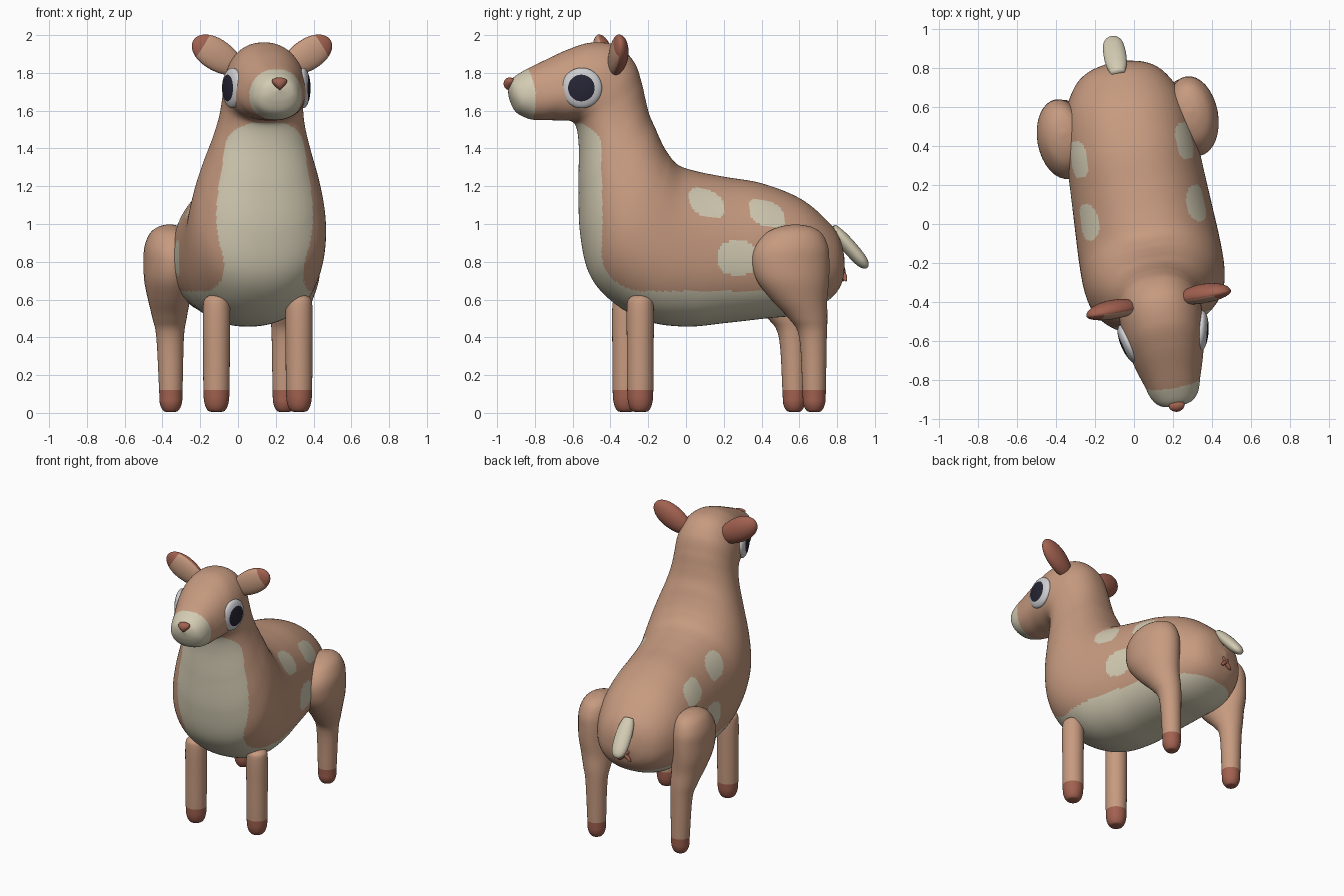
import bpy, bmesh, math
from mathutils import Matrix, Vector

if "Cube" in bpy.data.objects:
    bpy.data.objects.remove(bpy.data.objects["Cube"])

# The animal is built facing -y, then turned a little about z
PLACE = Matrix.Translation((0.055, 0, 0)) @ Matrix.Rotation(math.radians(10), 4, 'Z')

COLOURS = {
    "tan_fur": (0.57, 0.325, 0.215),
    "cream_fur": (0.65, 0.60, 0.45),
    "red_brown": (0.36, 0.12, 0.08),
    "eye_white": (0.62, 0.62, 0.64),
    "dark_pupil": (0.019, 0.018, 0.035),
}
MATS = []
for mat_name, rgb in COLOURS.items():
    m = bpy.data.materials.new(mat_name)
    m.diffuse_color = (*rgb, 1)
    m.use_nodes = True
    m.node_tree.nodes["Principled BSDF"].inputs["Base Color"].default_value = m.diffuse_color
    MATS.append(m)
TAN, CREAM, RED, WHITE, DARK = range(5)


def finish(name, bm, rule, matrix=Matrix()):
    """Colour faces by rule(centre, normal), place and smooth the part."""
    bmesh.ops.recalc_face_normals(bm, faces=bm.faces[:])
    for f in bm.faces:
        f.material_index = rule(f.calc_center_median(), f.normal)
        f.smooth = True
    bm.transform(PLACE @ matrix)
    mesh = bpy.data.meshes.new(name)
    bm.to_mesh(mesh)
    bm.free()
    for mat in MATS:
        mesh.materials.append(mat)
    ob = bpy.data.objects.new(name, mesh)
    bpy.context.collection.objects.link(ob)
    return ob


def resample(ctrl, n):
    """Catmull-Rom through the control tuples, n steps per span."""
    out = []
    for i in range(len(ctrl) - 1):
        p0, p1 = ctrl[max(i - 1, 0)], ctrl[i]
        p2, p3 = ctrl[i + 1], ctrl[min(i + 2, len(ctrl) - 1)]
        for k in range(n):
            t = k / n
            out.append([0.5 * (2 * b + (c - a) * t + (2 * a - 5 * b + 4 * c - d) * t * t
                               + (3 * b - a - 3 * c + d) * t ** 3)
                        for a, b, c, d in zip(p0, p1, p2, p3)])
    out.append(list(ctrl[-1]))
    return out


def loft(name, ctrl, ring, rule, sides=32, steps=5, power=1.0, egg=0.0):
    """Skin of rings; ring(values) gives centre, up axis and side axis."""
    bm = bmesh.new()
    loops = []
    spow = lambda x: math.copysign(abs(x) ** power, x)
    for vals in resample(ctrl, steps):
        c, up, side = ring(vals)
        loop = []
        for j in range(sides):
            t = math.tau * j / sides
            cs, sn = spow(math.cos(t)), spow(math.sin(t))
            loop.append(bm.verts.new(c + up * cs + side * sn * (1 - egg * cs)))
        loops.append(loop)
    for a, b in zip(loops, loops[1:]):
        for j in range(sides):
            k = (j + 1) % sides
            bm.faces.new((a[j], a[k], b[k], b[j]))
    bm.faces.new(loops[0])
    bm.faces.new(loops[-1])
    return finish(name, bm, rule)


def ball(name, matrix, rule, shape=None, seg=48, rings=32):
    bm = bmesh.new()
    bmesh.ops.create_uvsphere(bm, u_segments=seg, v_segments=rings, radius=1)
    if shape:
        for v in bm.verts:
            v.co = shape(v.co)
    return finish(name, bm, rule, matrix)


# Body, neck and head: top point (y, z), bottom point (y, z), half width
BODY = [
    (0.838, 0.81, 0.838, 0.79, 0.01), (0.805, 0.93, 0.81, 0.67, 0.145),
    (0.74, 1.02, 0.74, 0.59, 0.235), (0.6, 1.135, 0.6, 0.522, 0.307),
    (0.4, 1.215, 0.42, 0.5, 0.335), (0.2, 1.25, 0.2, 0.475, 0.347),
    (0.05, 1.28, 0.0, 0.457, 0.357), (-0.05, 1.315, -0.2, 0.485, 0.365),
    (-0.11, 1.385, -0.38, 0.585, 0.365), (-0.145, 1.45, -0.5, 0.73, 0.35),
    (-0.17, 1.51, -0.55, 0.95, 0.315), (-0.2, 1.58, -0.56, 1.2, 0.267),
    (-0.22, 1.66, -0.56, 1.4, 0.23), (-0.24, 1.75, -0.575, 1.51, 0.215),
    (-0.28, 1.86, -0.61, 1.545, 0.213), (-0.37, 1.945, -0.68, 1.548, 0.21),
    (-0.5, 1.96, -0.73, 1.55, 0.195), (-0.62, 1.925, -0.79, 1.55, 0.173),
    (-0.75, 1.865, -0.84, 1.56, 0.147), (-0.86, 1.81, -0.895, 1.59, 0.121),
    (-0.922, 1.765, -0.925, 1.645, 0.08), (-0.94, 1.715, -0.94, 1.705, 0.01),
]
SPOTS = [(0.06, 1.11, 0.095, 0.075), (0.385, 1.055, 0.095, 0.07), (0.215, 0.82, 0.11, 0.09)]


def body_ring(p):
    top, bot = Vector((0, p[0] / 0.985, p[1])), Vector((0, p[2] / 0.985, p[3]))
    return (top + bot) / 2, (top - bot) / 2, Vector((abs(p[4]), 0, 0))


def body_colour(c, n):
    y, z = c.y, c.z
    if y < -0.832 - 0.2 * max(z - 1.7, 0):            # muzzle
        return CREAM
    if y < -0.28 and z < 0.86:                        # rounded chest corner
        return CREAM if math.hypot(y + 0.28, z - 0.86) > 0.215 else TAN
    if z < 0.645 - 0.1 * max(y - 0.45, 0):            # belly
        return CREAM
    if z < 1.535 and y < -0.495 - 8 * max(z - 1.43, 0) ** 2:   # throat and chest
        return CREAM
    for sy, sz, ry, rz in SPOTS:                      # flank spots
        dy, dz = (y - sy) / ry, (z - sz + (0.25 * (y - sy) if sz > 1 else 0)) / rz
        if abs(c.x) > 0.1 and abs(dy) ** 2.6 + abs(dz) ** 2.6 < 1:
            return CREAM
    return TAN


loft("body_and_head", BODY, body_ring, body_colour, sides=176, steps=18, power=0.9, egg=0.07)

# Legs: height, centre y, half length, centre x, half width
FRONT_LEG = [
    (0.005, -0.285, 0.02, 0.222, 0.02), (0.012, -0.285, 0.045, 0.222, 0.045),
    (0.05, -0.285, 0.063, 0.222, 0.063), (0.12, -0.285, 0.069, 0.222, 0.069),
    (0.35, -0.285, 0.071, 0.222, 0.071), (0.56, -0.285, 0.071, 0.222, 0.071),
    (0.61, -0.285, 0.055, 0.222, 0.055), (0.63, -0.285, 0.01, 0.222, 0.01),
]
HIND_LEG = [
    (0.005, 0.635, 0.02, 0.305, 0.02), (0.012, 0.635, 0.04, 0.305, 0.04),
    (0.05, 0.635, 0.058, 0.305, 0.058), (0.12, 0.635, 0.062, 0.305, 0.062),
    (0.4, 0.628, 0.073, 0.31, 0.073), (0.5, 0.60, 0.103, 0.318, 0.09),
    (0.6, 0.55, 0.15, 0.33, 0.11), (0.7, 0.515, 0.193, 0.34, 0.125),
    (0.8, 0.503, 0.207, 0.34, 0.13), (0.88, 0.508, 0.195, 0.34, 0.125),
    (0.95, 0.52, 0.15, 0.335, 0.1), (0.985, 0.53, 0.085, 0.33, 0.06),
    (0.998, 0.53, 0.01, 0.33, 0.01),
]


def hoof_colour(c, n):
    return RED if c.z < 0.12 else TAN


for side, label in ((1, "right"), (-1, "left")):
    def leg_ring(p):
        return (Vector((side * p[3], p[1], p[0])), Vector((0, abs(p[2]), 0)),
                Vector((abs(p[4]), 0, 0)))
    loft("front_leg_" + label, FRONT_LEG, leg_ring, hoof_colour)
    loft("hind_leg_" + label, HIND_LEG, leg_ring, hoof_colour)

    # Eye: flattened ball whose pole looks sideways, pupil around the pole
    eye = (Matrix.Translation((side * 0.19, -0.594, 1.72))
           @ Matrix.Rotation(-side * math.radians(14), 4, 'Z')
           @ Matrix.Rotation(side * math.pi / 2, 4, 'Y')
           @ Matrix.Diagonal((0.107, 0.107, 0.038, 1)))
    ball("eye_" + label, eye,
         lambda c, n: DARK if c.z > 0 and math.hypot(c.x, c.y) < 0.66 else WHITE, rings=48)

    # Ear: leaf shape, wider to the tip, flat tan front and red-brown back
    ear = (Matrix.Translation((side * 0.235, -0.415, 1.89))
           @ Matrix.Rotation(side * math.radians(58), 4, 'Y')
           @ Matrix.Diagonal((0.083, 0.06, 0.157, 1)))
    ball("ear_" + label, ear,
         lambda c, n: TAN if c.y < -0.13 and c.z < 0.62 else RED,
         lambda v: Vector((v.x * (1 + 0.12 * v.z), v.y * (0.65 if v.y < 0 else 1), v.z)))

# Nose: squashed ball narrowing downwards
ball("nose", Matrix.Translation((0, -0.948, 1.742)) @ Matrix.Diagonal((0.05, 0.032, 0.034, 1)),
     lambda c, n: RED, lambda v: Vector((v.x * (0.7 + 0.5 * v.z), v.y, v.z)), 24, 16)

# Tail: flattened capsule pointing back and down
TAIL = [(-0.14, 0.6), (-0.08, 0.9), (0, 1), (0.08, 0.92), (0.12, 0.68), (0.138, 0.35), (0.143, 0.05)]
down, out = Vector((0, 0.66, -0.75)), Vector((0, 0.75, 0.66))
loft("tail", TAIL,
     lambda p: (Vector((0, 0.88, 0.876)) + down * p[0], out * 0.038 * abs(p[1]),
                Vector((0.058 * abs(p[1]), 0, 0))),
     lambda c, n: CREAM)

# Small crossed mark under the tail
for i, angle in enumerate((45, -45)):
    ball("rump_mark_%d" % (i + 1),
         Matrix.Translation((0, 0.842, 0.742)) @ Matrix.Rotation(math.radians(14), 4, 'X')
         @ Matrix.Rotation(math.radians(angle), 4, 'Y') @ Matrix.Diagonal((0.014, 0.016, 0.065, 1)),
         lambda c, n: RED, None, 16, 12)
